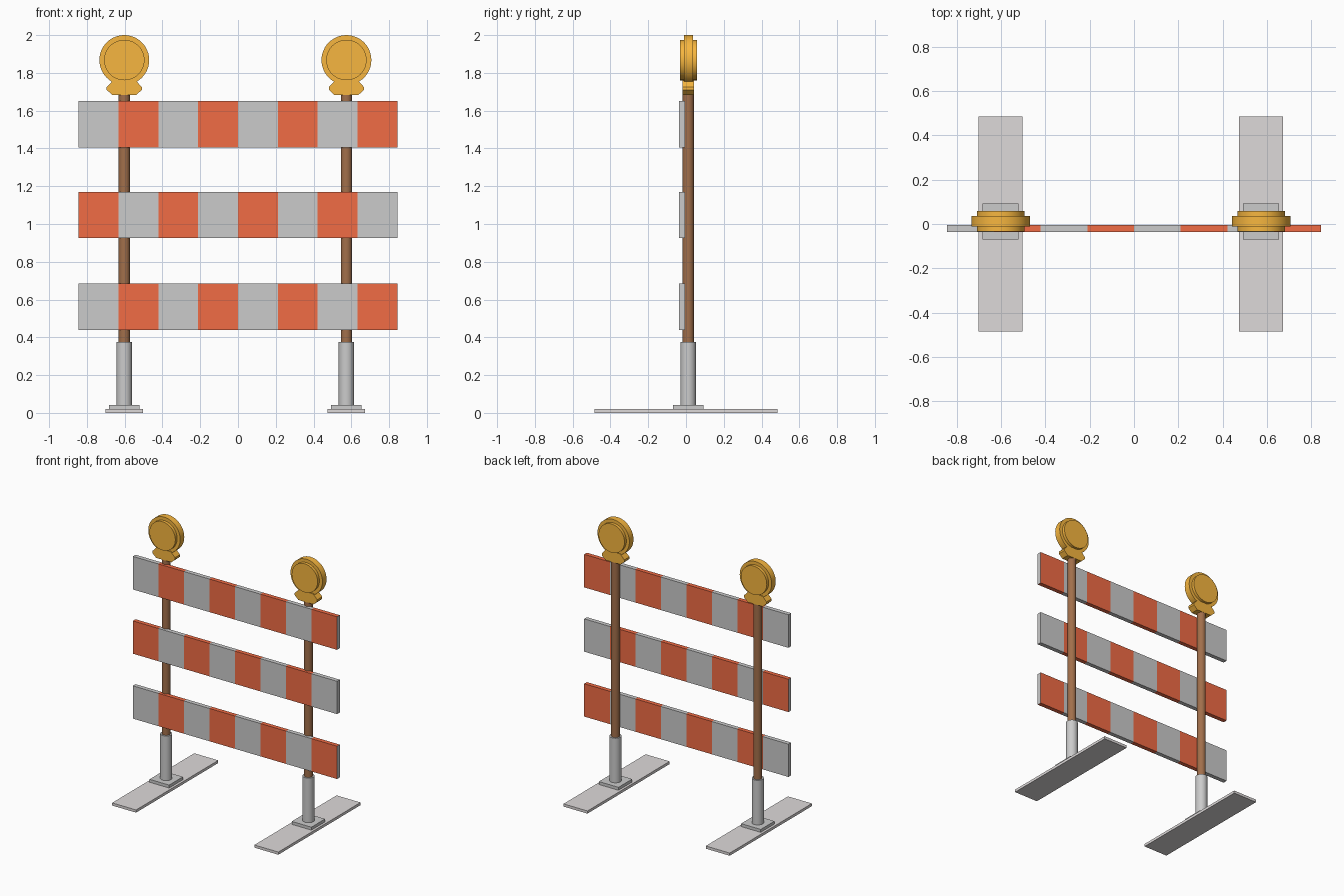
import bpy, bmesh, math
from mathutils import Vector

if "Cube" in bpy.data.objects:
    bpy.data.objects.remove(bpy.data.objects["Cube"])

def material(name, rgb):
    m = bpy.data.materials.new(name)
    m.diffuse_color = (*rgb, 1)
    m.use_nodes = True
    m.node_tree.nodes["Principled BSDF"].inputs["Base Color"].default_value = m.diffuse_color
    return m

RED = material("red", (0.88, 0.15, 0.06))
WHITE = material("reflective_grey", (0.8, 0.8, 0.8))
ORANGE = material("orange", (0.93, 0.47, 0.05))
BROWN = material("brown", (0.36, 0.16, 0.07))
FOOT = material("foot_grey", (0.73, 0.70, 0.70))
POST_Y = 0.012

def finish(bm, name, mats=()):
    bmesh.ops.recalc_face_normals(bm, faces=bm.faces)
    me = bpy.data.meshes.new(name)
    bm.to_mesh(me)
    bm.free()
    ob = bpy.data.objects.new(name, me)
    bpy.context.collection.objects.link(ob)
    for m in mats:
        me.materials.append(m)
    return ob

def box(name, x, y, z, mats=()):
    bm = bmesh.new()
    bmesh.ops.create_cube(bm, size=1)
    for v in bm.verts:
        v.co = Vector([(r[0] + r[1]) / 2 + c * (r[1] - r[0]) for c, r in zip(v.co, (x, y, z))])
    return finish(bm, name, mats)

def smooth(ob):
    bpy.ops.object.select_all(action='DESELECT')
    ob.select_set(True)
    bpy.context.view_layer.objects.active = ob
    bpy.ops.object.shade_smooth_by_angle(angle=math.radians(35))

def lathe(name, profile, origin, axis, mats=(), n=48):
    """Spin a closed (radius, height) profile around the z or y axis."""
    bm = bmesh.new()
    rings = []
    for r, h in profile:
        ring = []
        for i in range(n):
            a = 2 * math.pi * i / n
            u, w = r * math.cos(a), r * math.sin(a)
            p = (u, w, h) if axis == 'z' else (u, h, w)
            ring.append(bm.verts.new(Vector(origin) + Vector(p)))
        rings.append(ring)
    for a, b in zip(rings, rings[1:]):
        for i in range(n):
            j = (i + 1) % n
            bm.faces.new((a[i], a[j], b[j], b[i]))
    bm.faces.new(rings[0])
    bm.faces.new(rings[-1])
    ob = finish(bm, name, mats)
    smooth(ob)
    return ob

def board(name, z0, z1, first_red):
    """Striped plank with eight colour fields and grey ends."""
    ob = box(name, (-0.844, 0.844), (-0.036, -0.004), (z0, z1), (WHITE, RED))
    bm = bmesh.new()
    bm.from_mesh(ob.data)
    step = 1.688 / 8
    for i in range(1, 8):
        bmesh.ops.bisect_plane(bm, geom=bm.verts[:] + bm.edges[:] + bm.faces[:],
                               plane_co=(-0.844 + i * step, 0, 0), plane_no=(1, 0, 0))
    for f in bm.faces:
        if abs(f.normal.x) < 0.5:
            i = int((f.calc_center_median().x + 0.844) / step)
            f.material_index = (i + first_red) % 2
    bm.to_mesh(ob.data)
    bm.free()

def bracket(name, x):
    """Faceted lamp mount, an outline extruded through its depth."""
    half = [(0.062, 1.682), (0.093, 1.71), (0.093, 1.725), (0.06, 1.76)]
    outline = half + [(-u, z) for u, z in reversed(half)]
    bm = bmesh.new()
    f = bm.faces.new([bm.verts.new((x + u, POST_Y - 0.03, z)) for u, z in outline])
    ext = bmesh.ops.extrude_face_region(bm, geom=[f])
    bmesh.ops.translate(bm, vec=(0, 0.06, 0),
                        verts=[v for v in ext['geom'] if isinstance(v, bmesh.types.BMVert)])
    finish(bm, name, (ORANGE,))

# Striped boards
board("bottom_board", 0.44, 0.685, 0)
board("middle_board", 0.925, 1.17, 1)
board("top_board", 1.405, 1.652, 0)

# Stands with posts and warning lamps
for side, x in (("left", -0.602), ("right", 0.574)):
    box(side + "_foot", (x - 0.099, x + 0.099), (-0.485, 0.485), (0, 0.02), (FOOT,))
    box(side + "_socket_plate", (x - 0.081, x + 0.081),
        (POST_Y - 0.081, POST_Y + 0.081), (0.02, 0.042))
    lathe(side + "_socket", [(0.041, 0.042), (0.041, 0.375)], (x, POST_Y, 0), 'z', n=32)
    lathe(side + "_post", [(0.03, 0.3), (0.03, 1.69)], (x, POST_Y, 0), 'z', (BROWN,), 32)
    bracket(side + "_lamp_bracket", x)
    lathe(side + "_lamp", [(0.107, -0.046), (0.107, -0.024), (0.132, -0.024),
                           (0.132, 0.024), (0.107, 0.024), (0.107, 0.046)],
          (x, POST_Y + 0.001, 1.868), 'y', (ORANGE,))
